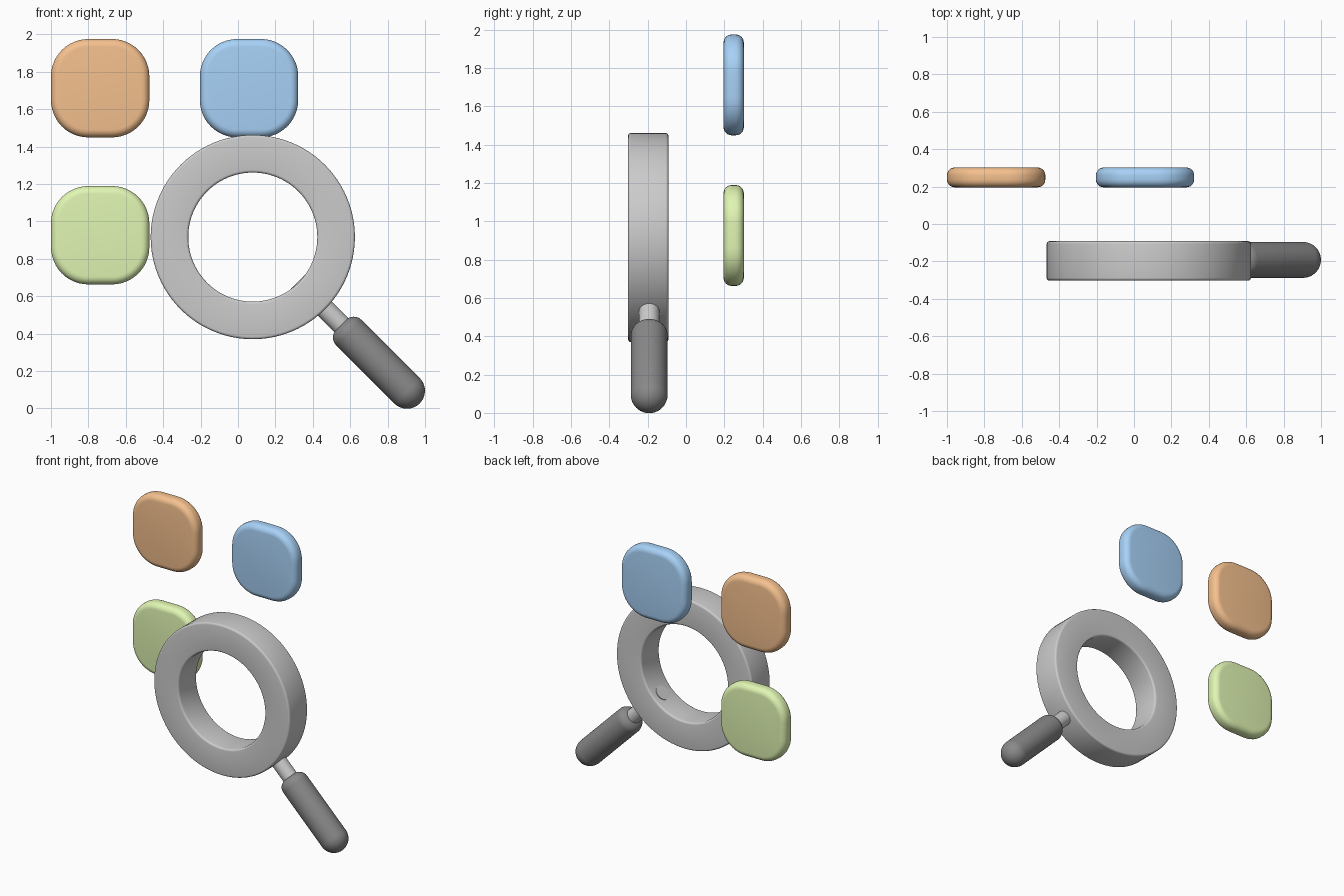
import bpy, bmesh, math
from mathutils import Matrix, Vector

if "Cube" in bpy.data.objects:
    bpy.data.objects.remove(bpy.data.objects["Cube"])


def finish(name, bm, color=None, matrix=None):
    bmesh.ops.remove_doubles(bm, verts=bm.verts, dist=1e-5)
    bmesh.ops.recalc_face_normals(bm, faces=bm.faces)
    mesh = bpy.data.meshes.new(name)
    bm.to_mesh(mesh)
    bm.free()
    obj = bpy.data.objects.new(name, mesh)
    bpy.context.collection.objects.link(obj)
    if matrix:
        obj.matrix_world = matrix
    if color:
        mat = bpy.data.materials.new(name + "_color")
        mat.diffuse_color = (*color, 1)
        mat.use_nodes = True
        mat.node_tree.nodes["Principled BSDF"].inputs["Base Color"].default_value = mat.diffuse_color
        mesh.materials.append(mat)
    bpy.ops.object.select_all(action='DESELECT')
    obj.select_set(True)
    bpy.context.view_layer.objects.active = obj
    bpy.ops.object.shade_smooth_by_angle(angle=math.radians(35))
    return obj


def arc(cx, cz, r, a0, a1, n):
    """Points on an arc, angles in degrees."""
    angles = [math.radians(a0 + (a1 - a0) * i / n) for i in range(n + 1)]
    return [(cx + r * math.cos(a), cz + r * math.sin(a)) for a in angles]


def loft(bm, loops, close=False, caps=False):
    """Join equal-length loops of points with quads."""
    rows = [[bm.verts.new(p) for p in loop] for loop in loops]
    pairs = list(zip(rows, rows[1:])) + ([(rows[-1], rows[0])] if close else [])
    for a, b in pairs:
        for i in range(len(a)):
            j = (i + 1) % len(a)
            bm.faces.new((a[i], a[j], b[j], b[i]))
    if caps:
        bm.faces.new(rows[0])
        bm.faces.new(rows[-1])


def revolve(name, profile, segments, matrix, color=None, close=False):
    """Turn a (radius, height) profile around local z."""
    bm = bmesh.new()
    turn = [2 * math.pi * i / segments for i in range(segments)]
    loft(bm, [[(r * math.cos(t), r * math.sin(t), h) for t in turn]
              for r, h in profile], close, not close)
    return finish(name, bm, color, matrix)


def tile(name, x, z, color):
    """Pillow-edged rounded square facing the front."""
    half, corner, depth, edge = 0.263, 0.20, 0.053, 0.042
    section = (arc(edge, -depth + edge, edge, 270, 180, 6)
               + arc(edge, depth - edge, edge, 180, 90, 6))
    loops = []
    for inset, y in section:
        c, loop = half - corner, []
        for sx, sz, a in ((1, 1, 0), (-1, 1, 90), (-1, -1, 180), (1, -1, 270)):
            loop += [(px, y, pz) for px, pz in
                     arc(sx * c, sz * c, corner - inset, a, a + 90, 12)]
        loops.append(loop)
    bm = bmesh.new()
    loft(bm, loops, caps=True)
    return finish(name, bm, color, Matrix.Translation((x, 0.249, z)))


# Three coloured tiles behind the lens
tile("orange_tile", -0.737, 1.712, (0.91, 0.53, 0.27))
tile("blue_tile", 0.059, 1.712, (0.39, 0.64, 0.93))
tile("green_tile", -0.737, 0.926, (0.75, 0.92, 0.45))

# Lens ring, axis along y
center = Vector((0.079, -0.197, 0.916))
outer, inner, h, b = 0.546, 0.345, 0.105, 0.014
ring_profile = (arc(outer - b, -h + b, b, -90, 0, 4) + arc(outer - b, h - b, b, 0, 90, 4)
                + arc(inner + b, h - b, b, 90, 180, 4) + arc(inner + b, -h + b, b, 180, 270, 4))
revolve("lens_ring", ring_profile, 96,
        Matrix.Translation(center) @ Matrix.Rotation(math.pi / 2, 4, 'X'), close=True)

# Neck and handle run down to the right at 45 degrees from the ring centre
along = Matrix.Translation(center + Vector((0, 0.005, 0.003))) @ Matrix.Rotation(math.radians(135), 4, 'Y')
revolve("neck", [(0.053, 0.342), (0.053, 0.72)], 32, along)

# Grip: softly rounded top, full round end
R, top, end, soft = 0.096, 0.667, 1.166, 0.06
grip_profile = (arc(R - soft, top + soft, soft, 270, 360, 8)
                + arc(0, end, R, 0, 88, 12))
revolve("handle_grip", grip_profile, 40, along, (0.25, 0.25, 0.25))
